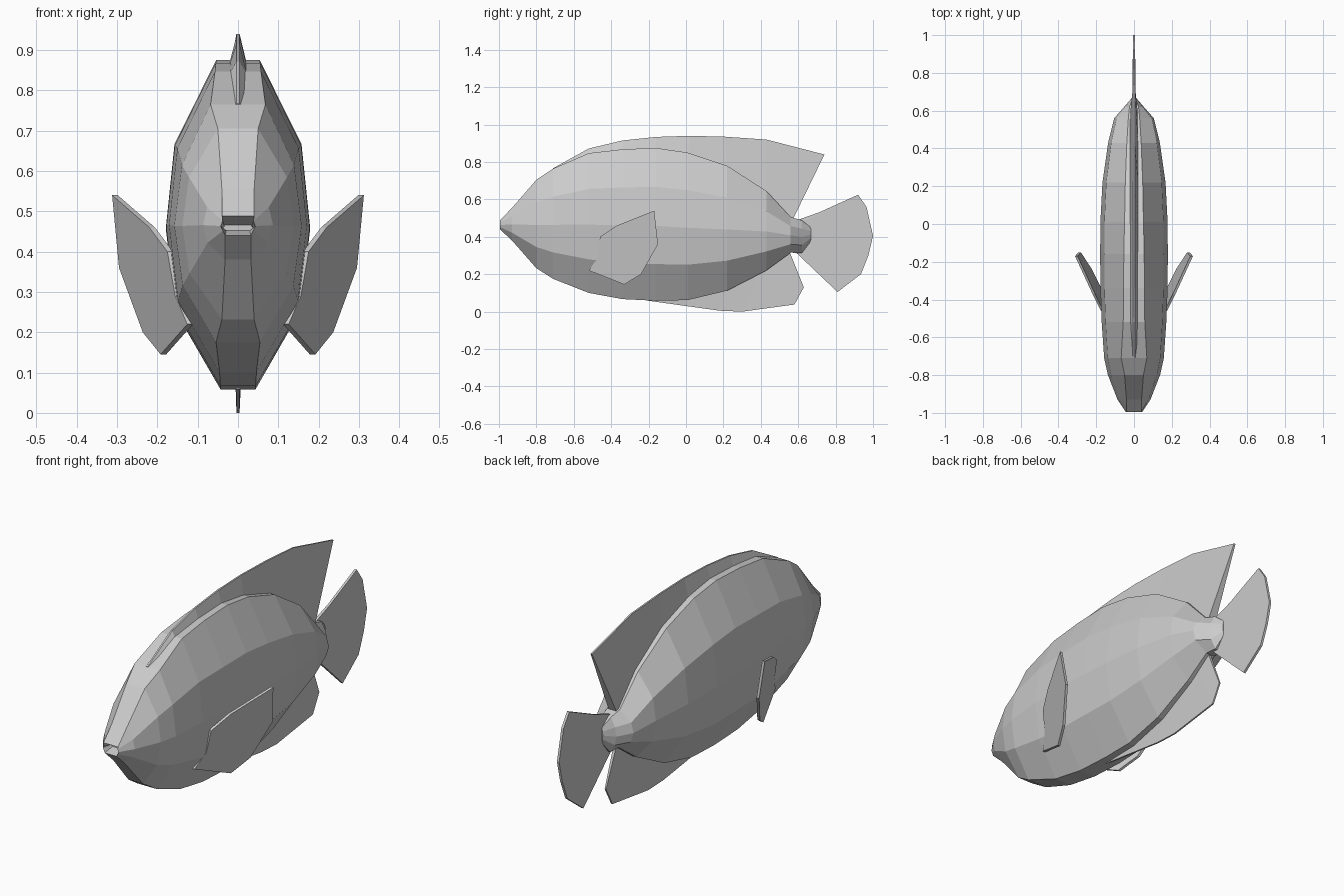
import bpy, bmesh

cube = bpy.data.objects.get("Cube")
if cube:
    bpy.data.objects.remove(cube, do_unlink=True)

grey = bpy.data.materials.new("light grey")
grey.use_nodes = True
grey.diffuse_color = (0.6, 0.6, 0.6, 1)
bsdf = next(n for n in grey.node_tree.nodes if n.type == 'BSDF_PRINCIPLED')
bsdf.inputs["Base Color"].default_value = (0.6, 0.6, 0.6, 1)


def loft(name, rings):
    """Skin a series of closed rings and cap both ends."""
    bm = bmesh.new()
    rows = [[bm.verts.new(p) for p in ring] for ring in rings]
    n = len(rows[0])
    for a, b in zip(rows, rows[1:]):
        for i in range(n):
            j = (i + 1) % n
            bm.faces.new((a[i], a[j], b[j], b[i]))
    bm.faces.new(rows[0])
    bm.faces.new(rows[-1])
    bmesh.ops.recalc_face_normals(bm, faces=bm.faces)
    mesh = bpy.data.meshes.new(name)
    bm.to_mesh(mesh)
    bm.free()
    mesh.materials.append(grey)
    bpy.context.scene.collection.objects.link(bpy.data.objects.new(name, mesh))


def section(y, bottom, top, width, crest):
    """Ten-sided symmetric ring: flat crest and keel, widest at mid height."""
    height = top - bottom
    half = [(crest, top), (width * .88, bottom + .745 * height),
            (width, bottom + .49 * height),
            (width * .87, bottom + .24 * height), (crest * .8, bottom)]
    return [(x, y, z) for x, z in half] + [(-x, y, z) for x, z in reversed(half)]


# Body: y, bottom, top, half width and crest half width,
# from the mouth hollow over the lips to the tail root
stations = [
    (-.94, .452, .466, .038, .036), (-.995, .440, .488, .043, .040),
    (-.93, .380, .555, .087, .040), (-.80, .232, .705, .138, .050),
    (-.71, .175, .765, .158, .068), (-.52, .100, .847, .171, .057),
    (-.34, .067, .868, .178, .055), (-.16, .058, .875, .179, .054),
    (.01, .062, .850, .178, .050), (.22, .112, .780, .167, .046),
    (.43, .220, .645, .137, .038), (.56, .315, .505, .105, .030),
    (.62, .314, .488, .052, .024), (.667, .375, .450, .012, .006)]
loft("body", [section(*s) for s in stations])


def fin(name, base, tip, base_t, tip_t):
    """Wedge-shaped fin on the centre plane between two (y, z) edges."""
    loft(name, [[(base_t, by, bz), (tip_t, ty, tz), (-tip_t, ty, tz), (-base_t, by, bz)]
                for (by, bz), (ty, tz) in zip(base, tip)])


fin("dorsal_fin",
    [(-.71, .75), (-.52, .84), (-.34, .86), (-.16, .865), (.01, .84),
     (.22, .77), (.43, .635), (.57, .49)],
    [(-.71, .767), (-.52, .872), (-.34, .915), (-.16, .934), (.02, .94),
     (.21, .935), (.43, .92), (.74, .84)],
    .022, .004)
fin("anal_fin",
    [(-.20, .075), (0, .085), (.22, .13), (.40, .22), (.48, .27), (.55, .33)],
    [(-.20, .058), (0, .03), (.18, .005), (.30, 0), (.58, .038), (.63, .13)],
    .008, .004)

# Tail fin: its base is a straight upright edge inside the tail root
tail_tip = [(.71, .53), (.92, .625), (.965, .56), (1, .405),
            (.975, .30), (.935, .20), (.81, .105)]
fin("tail_fin", [(.59, .488 - .029 * i) for i in range(len(tail_tip))],
    tail_tip, .008, .006)

# Paired side fins: flat plates leaning away from the body
side_outline = [(-.46, .40), (-.37, .46), (-.17, .54), (-.15, .36),
                (-.24, .20), (-.33, .145), (-.52, .22), (-.47, .29)]
for name, side in (("left_side_fin", 1), ("right_side_fin", -1)):
    loft(name, [[(side * (.3035 + .405 * y + .14 * z + dx), y, z) for y, z in side_outline]
                for dx in (-.012, .002)])
